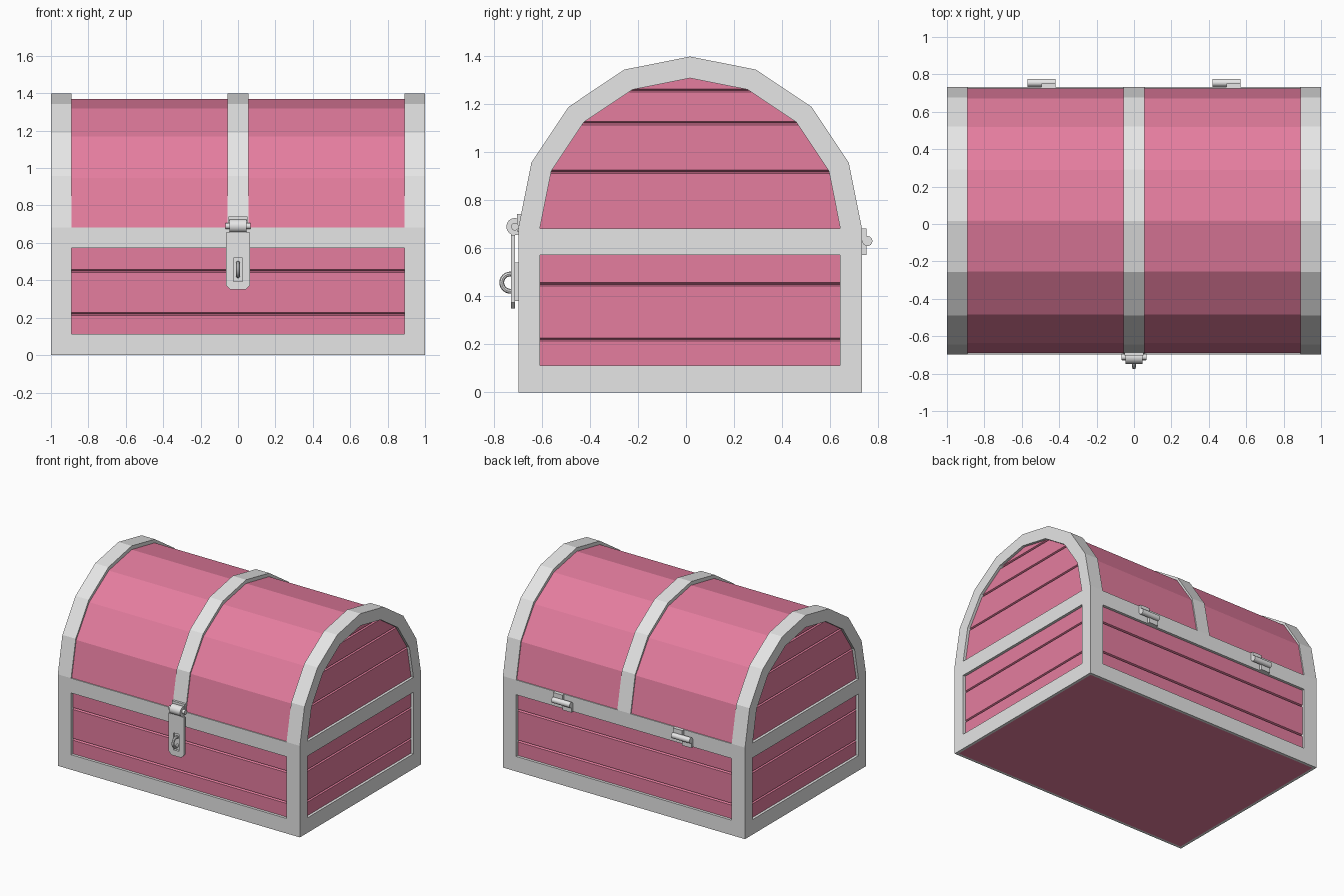
import bpy, bmesh, math
from mathutils import Matrix

if "Cube" in bpy.data.objects:
    bpy.data.objects.remove(bpy.data.objects["Cube"], do_unlink=True)

CY = 0.017          # middle of the chest in y
HX, HY = 1.0, 0.715  # outer half sizes of the frame
INX, INY = 0.89, 0.625  # half sizes of the panel openings
SPRING = 0.683      # height where the lid arch starts
SEGS = 8


def material(name, rgb):
    m = bpy.data.materials.new(name)
    m.use_nodes = True
    m.diffuse_color = (*rgb, 1)
    m.node_tree.nodes["Principled BSDF"].inputs["Base Color"].default_value = (*rgb, 1)
    return m


PINK = material("pink_wood", (0.78, 0.205, 0.345))
GREY = material("light_grey_metal", (0.79, 0.79, 0.79))


def finish(name, bm, mat):
    bmesh.ops.recalc_face_normals(bm, faces=bm.faces)
    me = bpy.data.meshes.new(name)
    bm.to_mesh(me)
    bm.free()
    ob = bpy.data.objects.new(name, me)
    bpy.context.collection.objects.link(ob)
    me.materials.append(mat)
    return ob


def box(name, x, y, z, mat=GREY):
    """Box from (min, max) pairs."""
    bm = bmesh.new()
    bmesh.ops.create_cube(bm, size=1)
    for v in bm.verts:
        v.co = [p[0] if c < 0 else p[1] for c, p in zip(v.co, (x, y, z))]
    return finish(name, bm, mat)


def prism(name, outline, axis, lo, hi, mat=GREY):
    """Extrude a 2D outline along x (outline in y, z) or y (outline in x, z)."""
    bm = bmesh.new()
    put = (lambda a, b, t: (t, a, b)) if axis == "x" else (lambda a, b, t: (a, t, b))
    face = bm.faces.new([bm.verts.new(put(a, b, lo)) for a, b in outline])
    top = bmesh.ops.extrude_face_region(bm, geom=[face])["geom"]
    move = put(0, 0, hi - lo)
    bmesh.ops.translate(bm, vec=move, verts=[v for v in top if isinstance(v, bmesh.types.BMVert)])
    return finish(name, bm, mat)


def loft(name, rings, mat):
    """Stack of rectangles (z, half x, half y)."""
    bm = bmesh.new()
    loops = [[bm.verts.new((sx * hx, CY + sy * hy, z)) for sx, sy in ((-1, -1), (1, -1), (1, 1), (-1, 1))]
             for z, hx, hy in rings]
    for a, b in zip(loops, loops[1:]):
        for i in range(4):
            j = (i + 1) % 4
            bm.faces.new((a[i], a[j], b[j], b[i]))
    bm.faces.new(loops[0])
    bm.faces.new(loops[-1])
    return finish(name, bm, mat)


def rod(name, centre, radius, x0, x1):
    """Round bar along x."""
    bm = bmesh.new()
    bmesh.ops.create_cone(bm, cap_ends=True, segments=16, radius1=radius, radius2=radius, depth=x1 - x0)
    bm.transform(Matrix.Translation(((x0 + x1) / 2, *centre)) @ Matrix.Rotation(math.pi / 2, 4, "Y"))
    return smooth(finish(name, bm, GREY))


def smooth(ob):
    bpy.ops.object.select_all(action="DESELECT")
    ob.select_set(True)
    bpy.context.view_layer.objects.active = ob
    bpy.ops.object.shade_smooth_by_angle(angle=math.radians(40))
    return ob


def arc(ry, rz):
    steps = [math.pi * i / SEGS for i in range(SEGS + 1)]
    return [(CY - ry * math.cos(a), SPRING + rz * math.sin(a)) for a in steps]


def groove(z, hx, hy, dx, dy, half=0.007):
    return [(z - half, hx, hy(z - half)), (z, hx - dx, hy(z) - dy), (z + half, hx, hy(z + half))]


# Wooden body with plank grooves on all four sides
WX, WY = 0.98, 0.695
flat = lambda z: WY
loft("body_planks", [(0, WX, WY)] + groove(0.22, WX, flat, 0.015, 0.015)
     + groove(0.45, WX, flat, 0.015, 0.015) + [(0.6, WX, WY)], PINK)

# Faceted wooden lid, grooved on its two ends
LID = arc(0.708, 0.687)[:SEGS // 2 + 1]


def lid_half(z):
    for (y0, z0), (y1, z1) in zip(LID, LID[1:]):
        if z <= z1:
            return max(CY - (y0 + (y1 - y0) * (z - z0) / (z1 - z0)), 0.001)
    return 0.001


rings = [(z, WX, max(CY - y, 0.001)) for y, z in LID]
for y, z in arc(INY, INY)[1:SEGS // 2]:
    rings += groove(z - 0.004, WX, lid_half, 0.015, 0)
loft("lid_planks", sorted(rings), PINK)

# Metal frame: base border, middle rail and corner posts
for s, side in ((-1, "front"), (1, "back")):
    ys = sorted((CY + s * WY, CY + s * HY))
    box(side + "_base_border", (-HX, HX), ys, (0, 0.112))
for s, side in ((-1, "right"), (1, "left")):
    box(side + "_base_border", sorted((s * WX, s * HX)), (CY - WY, CY + WY), (0, 0.112))
    for t, end in ((-1, "front"), (1, "back")):
        box(f"{end}_{side}_post", sorted((s * INX, s * HX)),
            sorted((CY + t * INY, CY + t * HY)), (0.112, 0.573))
box("middle_rail", (-HX, HX), (CY - HY, CY + HY), (0.573, SPRING))

# Arched metal bands over the lid
band = arc(HY, HY) + arc(INY, INY)[::-1]
for name, x0, x1 in (("right_band", -HX, -INX), ("centre_band", -0.055, 0.055), ("left_band", INX, HX)):
    prism(name, band, "x", x0, x1)

# Hinges on the back
BACK = CY + HY
for s, side in ((-1, "right"), (1, "left")):
    c = s * 0.495
    rod(side + "_hinge_barrel", (BACK + 0.023, 0.63), 0.021, c - 0.075, c + 0.075)
    box(side + "_hinge_upper_leaf", (c, c + 0.075), (BACK, BACK + 0.02), (0.63, SPRING))
    box(side + "_hinge_lower_leaf", (c - 0.075, c), (BACK, BACK + 0.02), (0.573, 0.63))

# Latch: hinged strap with a slot, a back plate and a staple ring
FRONT = CY - HY
w, cut, low, high = 0.065, 0.025, 0.35, 0.655
strap = prism("latch_strap", [(-w, high), (-w, low + cut), (cut - w, low), (w - cut, low), (w, low + cut), (w, high)],
              "y", FRONT - 0.031, FRONT - 0.014)
slot = box("slot_cutter", (-0.024, 0.024), (FRONT - 0.1, FRONT - 0.012), (0.393, 0.52))
slot.hide_render = True
slot.hide_set(True)
mod = strap.modifiers.new("slot", "BOOLEAN")
mod.operation, mod.object, mod.solver = "DIFFERENCE", slot, "EXACT"
bpy.context.view_layer.objects.active = strap
bpy.ops.object.modifier_apply(modifier=mod.name)
bpy.data.objects.remove(slot, do_unlink=True)

box("latch_back_plate", (-0.045, 0.045), (FRONT - 0.014, FRONT), (0.38, 0.54))
rod("latch_barrel", (FRONT - 0.014, 0.69), 0.036, -0.045, 0.045)
rod("latch_pin", (FRONT - 0.014, 0.69), 0.016, -0.066, 0.066)
box("latch_neck", (-0.045, 0.045), (FRONT - 0.031, FRONT - 0.014), (high, 0.69))
box("latch_lid_plate", (-0.052, 0.052), (FRONT - 0.006, FRONT + 0.02), (0.67, 0.742))
bpy.ops.mesh.primitive_torus_add(major_radius=0.036, minor_radius=0.01, major_segments=24, minor_segments=8,
                                 location=(0, FRONT - 0.033, 0.457), rotation=(0, math.pi / 2, 0))
ring = bpy.context.object
ring.name = "staple_ring"
ring.data.materials.append(GREY)
smooth(ring)
